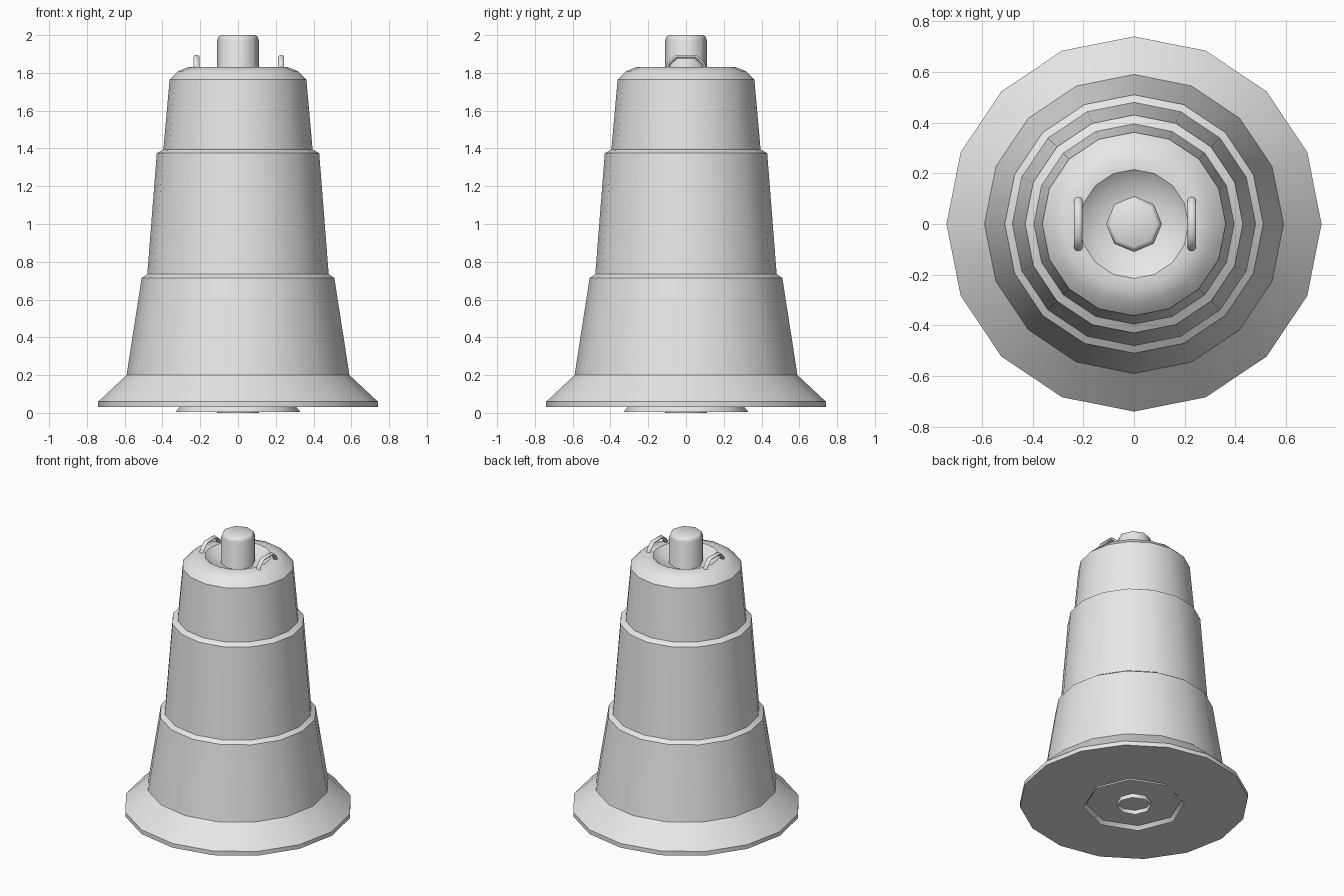
import bpy
import math
from mathutils import Vector

cube = bpy.data.objects.get("Cube")
if cube:
    bpy.data.objects.remove(cube, do_unlink=True)

grey = bpy.data.materials.new("light grey")
grey.use_nodes = True
colour = (0.8, 0.8, 0.8, 1)
grey.diffuse_color = colour
grey.node_tree.nodes["Principled BSDF"].inputs["Base Color"].default_value = colour


def make_object(name, verts, faces, angle):
    mesh = bpy.data.meshes.new(name)
    mesh.from_pydata(verts, [], faces)
    mesh.materials.append(grey)
    obj = bpy.data.objects.new(name, mesh)
    bpy.context.collection.objects.link(obj)
    bpy.ops.object.select_all(action="DESELECT")
    obj.select_set(True)
    bpy.context.view_layer.objects.active = obj
    bpy.ops.object.shade_smooth_by_angle(angle=math.radians(angle))
    return obj


def lathe(name, profile, sides, angle=35, cap_start=False, cap_end=False):
    """Spin a (radius, height) profile around z."""
    verts, faces = [], []
    for r, z in profile:
        for i in range(sides):
            a = math.tau * i / sides
            verts.append((r * math.cos(a), r * math.sin(a), z))
    for j in range(len(profile) - 1):
        for i in range(sides):
            k = (i + 1) % sides
            faces.append((j * sides + i, j * sides + k,
                          (j + 1) * sides + k, (j + 1) * sides + i))
    if cap_start:
        faces.append(tuple(reversed(range(sides))))
    if cap_end:
        last = (len(profile) - 1) * sides
        faces.append(tuple(range(last, last + sides)))
    return make_object(name, verts, faces, angle)


# Stepped bell body with flared foot, rounded shoulder and dished top
lathe("bell_body", [
    (0.74, 0.03), (0.74, 0.06), (0.59, 0.2),
    (0.51, 0.715), (0.48, 0.735),
    (0.43, 0.74 + 0.635), (0.395, 1.395),
    (0.362, 1.765), (0.315, 1.81), (0.26, 1.832), (0.215, 1.832),
    (0.17, 1.795), (0.1, 1.78)], 16, cap_start=True)

# Open flared skirt under the foot
lathe("bottom_skirt", [(0.33, 0.005), (0.305, 0.035)], 8, angle=50)

# Central post, open at its lower end
lathe("center_post", [(0.11, 0), (0.11, 1.975), (0.103, 1.993), (0.09, 2)],
      8, angle=50, cap_end=True)


# Small arched handles on the top
def handle(name, x):
    path = [(-0.1, 1.82), (-0.088, 1.852), (-0.05, 1.885),
            (0.05, 1.885), (0.088, 1.852), (0.1, 1.82)]
    sides, radius = 8, 0.016
    verts, faces = [], []
    for j, (y, z) in enumerate(path):
        before, after = path[max(j - 1, 0)], path[min(j + 1, len(path) - 1)]
        along = Vector((0, after[0] - before[0], after[1] - before[1])).normalized()
        across = Vector((1, 0, 0))
        normal = along.cross(across)
        for i in range(sides):
            a = math.tau * i / sides
            verts.append(Vector((x, y, z)) + across * math.cos(a) * radius
                         + normal * math.sin(a) * radius * 0.65)
    for j in range(len(path) - 1):
        for i in range(sides):
            k = (i + 1) % sides
            faces.append((j * sides + k, j * sides + i,
                          (j + 1) * sides + i, (j + 1) * sides + k))
    last = (len(path) - 1) * sides
    faces += [tuple(range(sides)), tuple(reversed(range(last, last + sides)))]
    make_object(name, verts, faces, 50)


handle("left_handle", 0.228)
handle("right_handle", -0.22)
